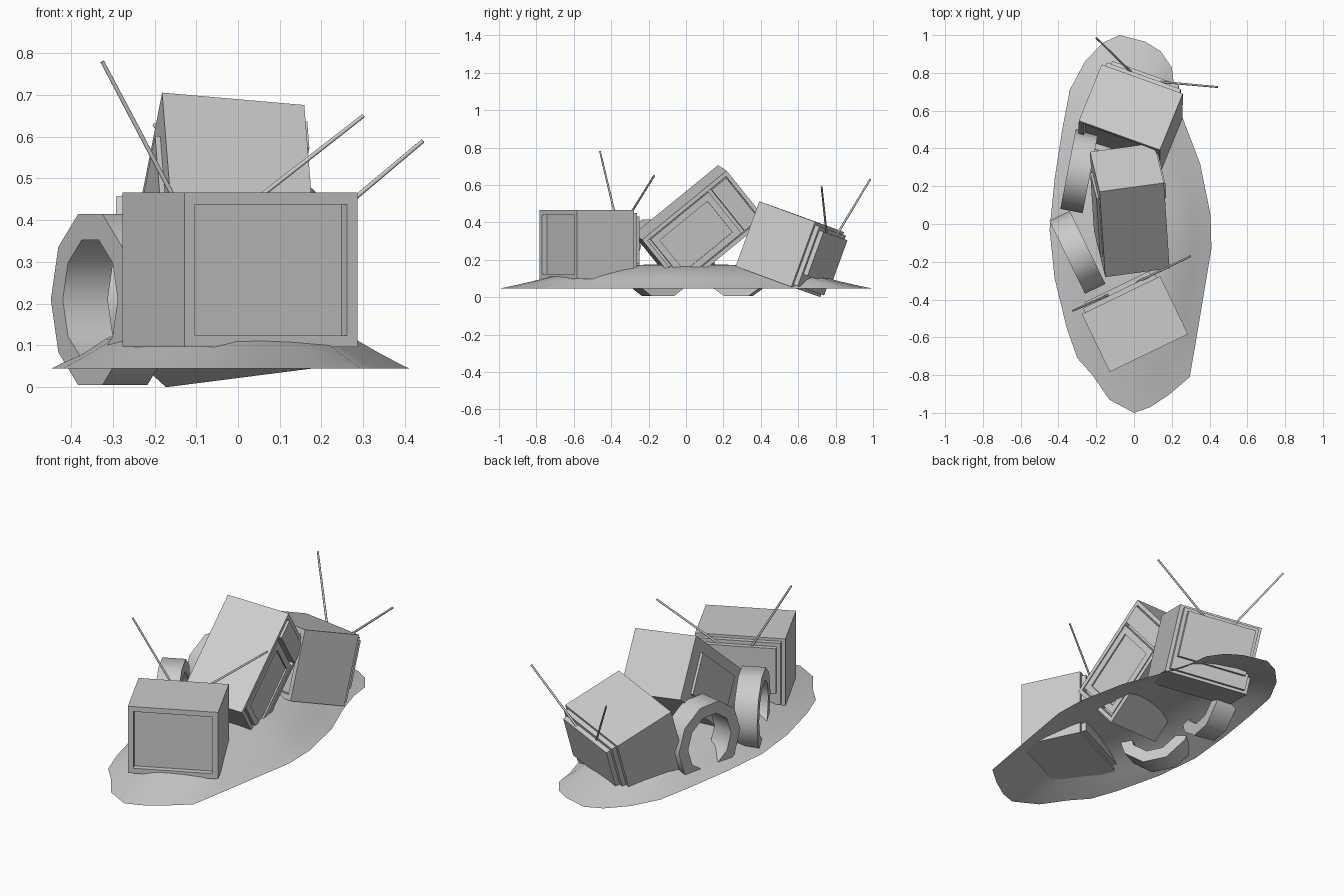
import bpy, bmesh, math
from mathutils import Vector, Matrix

if "Cube" in bpy.data.objects:
    bpy.data.objects.remove(bpy.data.objects["Cube"])


def finish(name, bm, mat=None, smooth=None):
    bmesh.ops.recalc_face_normals(bm, faces=bm.faces)
    me = bpy.data.meshes.new(name)
    bm.to_mesh(me)
    bm.free()
    ob = bpy.data.objects.new(name, me)
    bpy.context.collection.objects.link(ob)
    if mat:
        ob.matrix_world = mat
    if smooth:
        bpy.ops.object.select_all(action='DESELECT')
        ob.select_set(True)
        bpy.context.view_layer.objects.active = ob
        bpy.ops.object.shade_smooth_by_angle(angle=math.radians(smooth))
    return ob


def add_box(bm, size, loc):
    m = Matrix.Translation(loc) @ Matrix.Diagonal((*size, 1))
    return bmesh.ops.create_cube(bm, size=1, matrix=m)['verts']


def recess(bm, verts, axis, border, depth):
    """Sink a framed panel into the box face that points along axis."""
    face = max({f for v in verts for f in v.link_faces},
               key=lambda f: f.calc_center_median().dot(axis))
    bmesh.ops.inset_region(bm, faces=[face], thickness=border, use_even_offset=True)
    ext = bmesh.ops.extrude_face_region(bm, geom=[face])['geom']
    moved = [g for g in ext if isinstance(g, bmesh.types.BMVert)]
    bmesh.ops.translate(bm, verts=moved, vec=-axis * depth)
    if face.is_valid:
        bmesh.ops.delete(bm, geom=[face], context='FACES_ONLY')


def frame(x, y, center):
    """Placement matrix from the width and depth directions."""
    x = Vector(x).normalized()
    z = x.cross(Vector(y)).normalized()
    m = Matrix((x, z.cross(x), z)).transposed().to_4x4()
    m.translation = center
    return m


# Dirt mound: open shell made of shrinking copies of the outline
outline = [(-.075, 1), (.06, .965), (.14, .915), (.2, .83), (.215, .71), (.26, .555),
           (.35, .32), (.405, .05), (.41, -.13), (.365, -.4), (.33, -.61), (.295, -.81),
           (.19, -.9), (.085, -.97), (0, -1), (-.13, -.93), (-.22, -.8), (-.3, -.71),
           (-.355, -.555), (-.42, -.29), (-.447, -.03), (-.42, .24), (-.38, .5),
           (-.34, .71), (-.26, .86), (-.165, .96)]
bm = bmesh.new()
rings = []
for t, z in ((1, .045), (.92, .062), (.82, .085), (.7, .115), (.52, .148), (.28, .172)):
    rings.append([bm.verts.new((x * t - .02 * (1 - t), y * t, z)) for x, y in outline])
n = len(outline)
for a, b in zip(rings, rings[1:]):
    for i in range(n):
        j = (i + 1) % n
        bm.faces.new((a[i], a[j], b[j], b[i]))
top = bm.verts.new((-.02, 0, .178))
for i in range(n):
    bm.faces.new((rings[-1][i], rings[-1][(i + 1) % n], top))
finish("dirt_mound", bm, smooth=60)


# Televisions: cabinet with sunken screen and stepped rear housing
def television(name, mat):
    bm = bmesh.new()
    body = add_box(bm, (.46, .34, .37), (0, 0, 0))
    recess(bm, body, Vector((0, -1, 0)), .028, .03)
    add_box(bm, (.42, .05, .34), (0, .17, 0))
    add_box(bm, (.38, .08, .25), (0, .18, .025))
    finish(name, bm, mat)


television("front_television", frame((.9, .435, 0), (-.435, .9, 0), (.005, -.53, .281)))
television("rear_television", frame((.43, -.155, .055), (.115, .30, -.11), (-.0175, .555, .256)))


# Antenna rods
def rod(name, a, b):
    a, b = Vector(a), Vector(b)
    bm = bmesh.new()
    bmesh.ops.create_cone(bm, cap_ends=True, segments=8, radius1=.006, radius2=.005,
                          depth=(b - a).length)
    m = (b - a).to_track_quat('Z', 'Y').to_matrix().to_4x4()
    m.translation = (a + b) / 2
    finish(name, bm, m, 50)


rod("front_antenna_left", (-.125, -.37, .40), (-.325, -.46, .78))
rod("front_antenna_right", (-.02, -.325, .40), (.3, -.17, .65))
rod("rear_antenna_right", (.11, .755, .31), (.443, .725, .59))
rod("rear_antenna_left", (.01, .78, .29), (-.2, .985, .63))

# Tilted oven: long box, framed front with door and raised control strip facing right
A, B, C = Vector((.345, .047, -.03)), Vector((.04, -.45, -.37)), Vector((-.05, .21, -.26))
oven = frame(A, -B, Vector((-.19, .17, .705)) + (A + B + C) / 2)
bm = bmesh.new()
body = add_box(bm, (.345, .585, .34), (0, 0, 0))
recess(bm, body, Vector((1, 0, 0)), .022, .03)
door = add_box(bm, (.035, .40, .285), (.155, -.055, 0))
recess(bm, door, Vector((1, 0, 0)), .035, .008)
add_box(bm, (.045, .10, .285), (.16, .215, 0))
add_box(bm, (.02, .40, .22), (-.175, 0, 0))
finish("tilted_oven", bm, oven)


# Tyres: ten-sided rings half sunk in the dirt
def tyre(name, center, axis):
    bm = bmesh.new()
    loops = []
    for i in range(10):
        a = math.tau * i / 10
        loops.append([bm.verts.new((s * .06, r * math.cos(a), r * math.sin(a)))
                      for r, s in ((.215, -1), (.215, 1), (.15, 1), (.15, -1))])
    for i in range(10):
        p, q = loops[i], loops[(i + 1) % 10]
        for k in range(4):
            m = (k + 1) % 4
            bm.faces.new((p[k], p[m], q[m], q[k]))
    finish(name, bm, frame(axis, (-axis[1], axis[0], 0), center), 40)


tyre("rear_tyre", (-.29, .28, .21), (.98, -.19, 0))
tyre("front_tyre", (-.30, -.15, .21), (.9, .44, 0))
